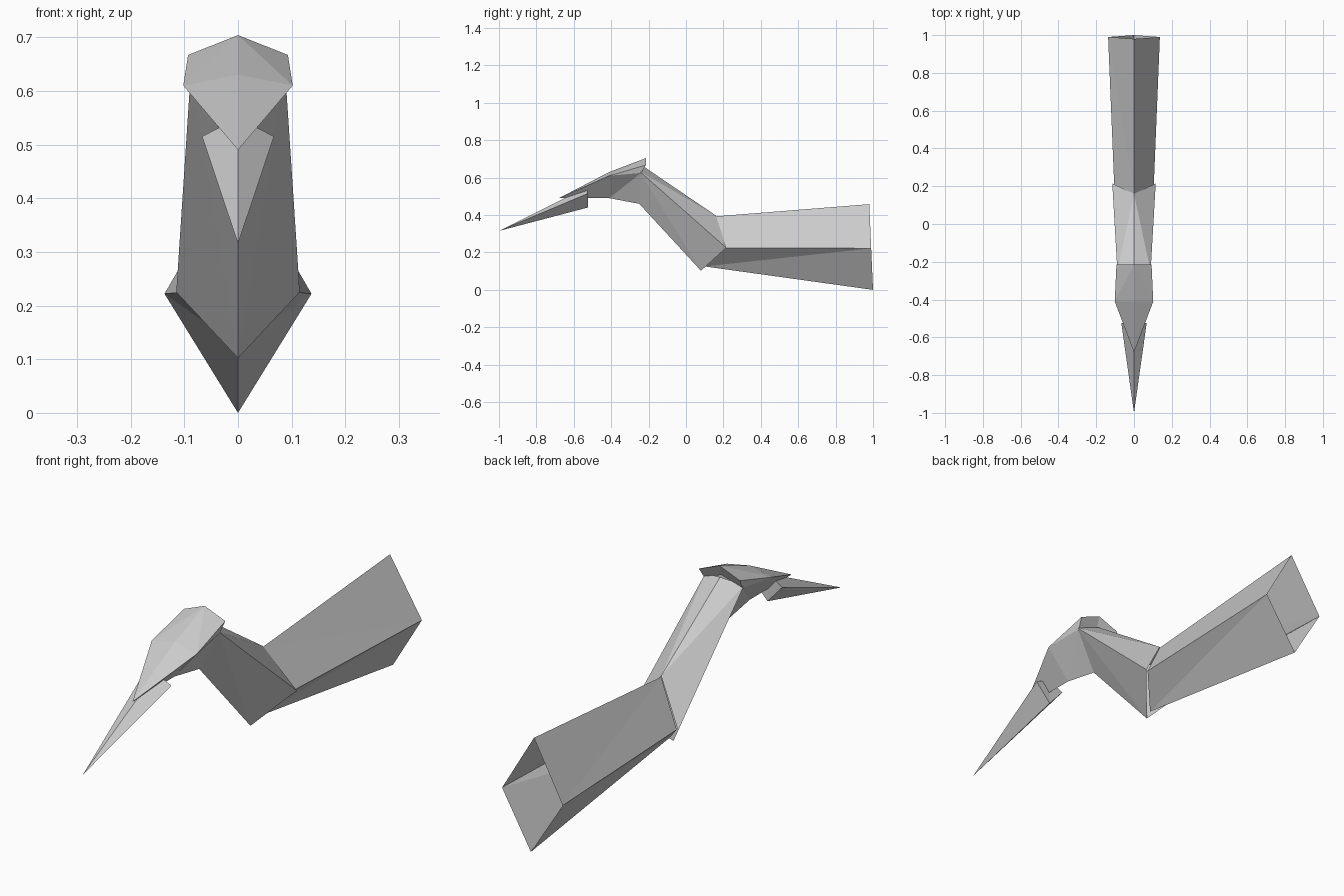
import bpy, bmesh

if "Cube" in bpy.data.objects:
    bpy.data.objects.remove(bpy.data.objects["Cube"])

shell = bpy.data.materials.new("plain grey")
shell.diffuse_color = (0.6, 0.6, 0.6, 1)
shell.use_nodes = True
shell.node_tree.nodes["Principled BSDF"].inputs["Base Color"].default_value = shell.diffuse_color


def diamond(width, top, side, bottom):
    """Four-cornered section; top, side and bottom are (y, z)."""
    return [(0, *top), (width, *side), (0, *bottom), (-width, *side)]


def finish(name, bm):
    bmesh.ops.remove_doubles(bm, verts=bm.verts, dist=1e-5)
    bmesh.ops.recalc_face_normals(bm, faces=bm.faces)
    mesh = bpy.data.meshes.new(name)
    bm.to_mesh(mesh)
    bm.free()
    mesh.materials.append(shell)
    ob = bpy.data.objects.new(name, mesh)
    bpy.context.collection.objects.link(ob)
    return ob


def tube(name, front, back):
    """Open diamond tube, each side split from the front ridge corners
    so that the left and right halves mirror one another."""
    bm = bmesh.new()
    f = [bm.verts.new(p) for p in front]
    b = [bm.verts.new(p) for p in back]
    return bm, f, b


def split_tube(name, front, back, upper_from_front, lower_from_front):
    bm, f, b = tube(name, front, back)
    for ridge, from_front in ((0, upper_from_front), (2, lower_from_front)):
        for side in (1, 3):
            if from_front:   # diagonal: front ridge to back side corner
                tris = ((f[ridge], f[side], b[side]), (f[ridge], b[side], b[ridge]))
            else:            # diagonal: front side corner to back ridge
                tris = ((f[ridge], f[side], b[ridge]), (f[side], b[side], b[ridge]))
            for t in tris:
                bm.faces.new(t)
    return finish(name, bm)


# Long rear segment, open at the far end
split_tube("rear_segment",
           diamond(0.105, (0.16, 0.393), (0.21, 0.225), (0.10, 0.125)),
           diamond(0.137, (0.98, 0.458), (0.99, 0.222), (1.0, 0.0)),
           True, True)

# Sloping middle segment
split_tube("middle_segment",
           diamond(0.088, (-0.22, 0.655), (-0.25, 0.635), (-0.25, 0.46)),
           diamond(0.115, (0.16, 0.397), (0.215, 0.225), (0.08, 0.102)),
           False, False)

# Faceted head cap with a keel underneath: one half, mirrored across x
tip, ridge, crown = (0, -0.68, 0.49), (0, -0.41, 0.63), (0, -0.215, 0.704)
brow, cheek = (0.102, -0.41, 0.61), (0.093, -0.215, 0.667)
rim_mid, rim = (0, -0.23, 0.66), (0.086, -0.24, 0.625)
keel_front, keel_back = (0, -0.41, 0.49), (0, -0.25, 0.46)
half = [(tip, brow, ridge), (ridge, brow, crown), (brow, cheek, crown),
        (crown, cheek, rim, rim_mid), (tip, keel_front, brow),
        (brow, keel_front, rim), (brow, rim, cheek),
        (keel_front, keel_back, rim)]
bm = bmesh.new()
for sign in (1, -1):
    for face in half:
        bm.faces.new([bm.verts.new((sign * x, y, z)) for x, y, z in face])
finish("head_cap", bm)

# Pointed spike at the front
bm = bmesh.new()
base = [bm.verts.new(p) for p in
        diamond(0.067, (-0.53, 0.55), (-0.525, 0.515), (-0.525, 0.44))]
point = bm.verts.new((0, -1.0, 0.315))
for i in range(4):
    bm.faces.new((base[i], base[(i + 1) % 4], point))
bm.faces.new((base[0], base[1], base[2]))
bm.faces.new((base[0], base[2], base[3]))
finish("spike", bm)
